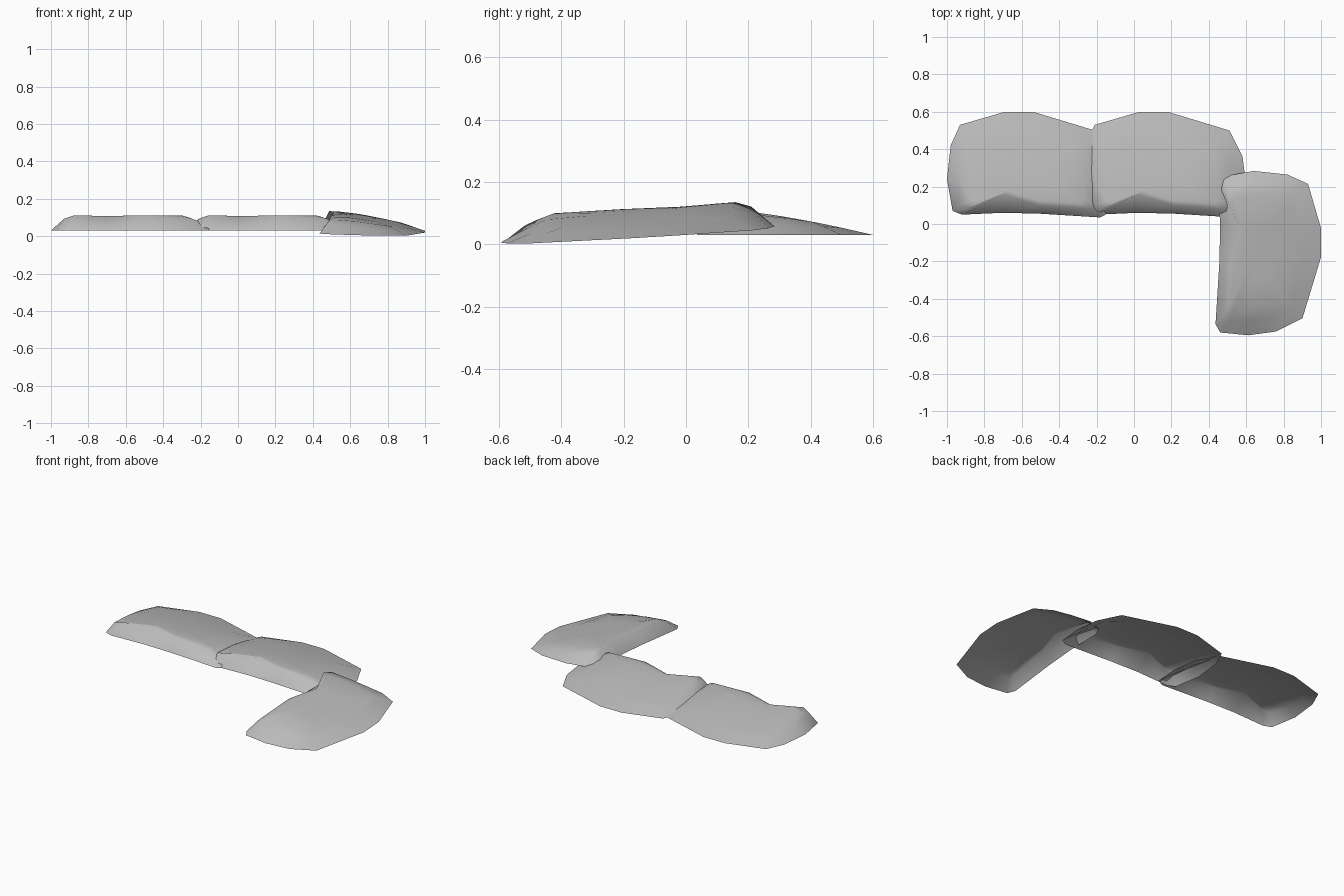
import bpy
import bmesh
from mathutils import Matrix, Vector

if "Cube" in bpy.data.objects:
    bpy.data.objects.remove(bpy.data.objects["Cube"], do_unlink=True)

stone = bpy.data.materials.new("stone_grey")
stone.use_nodes = True
GREY = (0.5, 0.5, 0.5, 1)
stone.diffuse_color = GREY
stone.node_tree.nodes["Principled BSDF"].inputs["Base Color"].default_value = GREY

BASE_Z, TOP_Z = 0.03, 0.11
# Footprint of a slab, clockwise from its front left corner
FOOT = [(.03, .07), (0, .24), (.02, .42), (.07, .53), (.31, .6), (.46, .6), (.79, .5),
        (.86, .36), (.88, .21), (.865, .06), (.82, .035), (.5, .055), (.3, .06), (.08, .05)]
# Shoulder where the sides meet the top, with a chipped notch in the front edge
SHOULDER = [(.07, .1), (.06, .25), (.07, .4), (.12, .47), (.33, .5), (.47, .5), (.73, .44),
            (.78, .34), (.79, .22), (.8, .1), (.76, .08), (.49, .1), (.3, .16), (.12, .085)]
CENTRE = Vector((.44, .25))


def top_point(p):
    """Level along the front, falling away to the back and rounded at both ends."""
    fall = max(0, (p.y - .13) / .47)
    end = max(0, .115 - p.x, p.x - .71)
    return (p.x, p.y, TOP_Z - (TOP_Z - BASE_Z) * fall ** 1.4 - .38 * end)


def slab_mesh():
    """An open shell: side walls and a domed top, with no underside."""
    bm = bmesh.new()
    rings = [[bm.verts.new((x, y, BASE_Z)) for x, y in FOOT]]
    for inset in (0, .18, .6):
        rings.append([bm.verts.new(top_point(Vector(p).lerp(CENTRE, inset))) for p in SHOULDER])
    peak = bm.verts.new(top_point(CENTRE))
    count = len(FOOT)
    for i in range(count):
        j = (i + 1) % count
        for low, high in zip(rings, rings[1:]):
            bm.faces.new((low[j], low[i], high[i], high[j]))
        bm.faces.new((rings[-1][j], rings[-1][i], peak))
    mesh = bpy.data.meshes.new("stone_slab")
    bm.to_mesh(mesh)
    bm.free()
    mesh.materials.append(stone)
    mesh.shade_smooth()
    return mesh


def add_slab(name, matrix):
    slab = bpy.data.objects.new(name, slab_mesh())
    bpy.context.collection.objects.link(slab)
    slab.matrix_world = matrix


# Two slabs in a row, and a third turned sideways and tilted
add_slab("right_slab", Matrix.Translation((-1, 0, 0)))
add_slab("middle_slab", Matrix.Translation((-.28, 0, 0)))
tilt = Matrix.Rotation(.06, 4, "X") @ Matrix.Rotation(.03, 4, "Y")
turn = Matrix.Rotation(-1.5708, 4, "Z")
add_slab("left_slab", Matrix.Translation((.4, .285, .035)) @ tilt @ turn)
